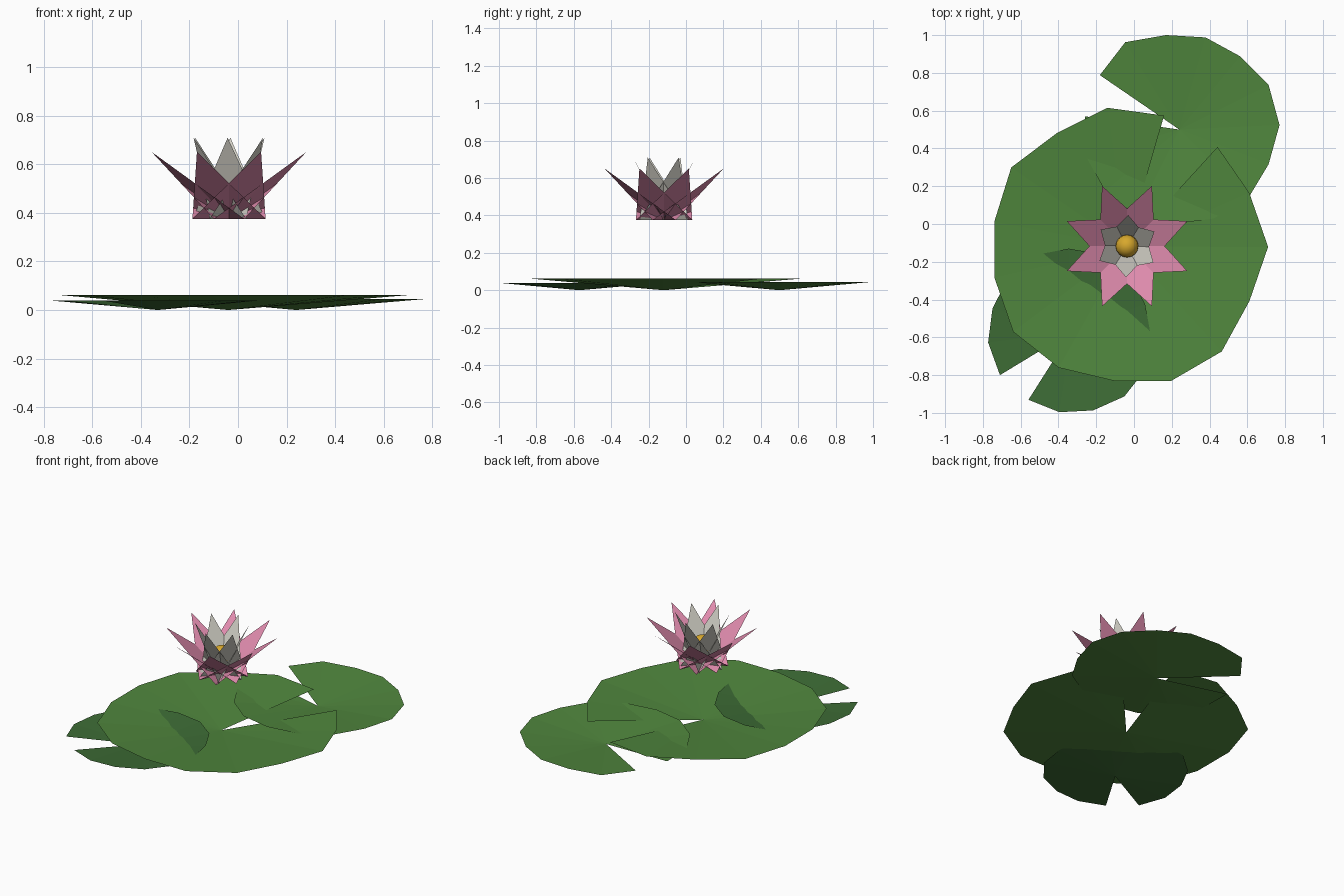
import bpy
import bmesh
import math
from mathutils import Matrix, Vector

cube = bpy.data.objects.get("Cube")
if cube:
    bpy.data.objects.remove(cube, do_unlink=True)


def material(name, rgb):
    mat = bpy.data.materials.new(name)
    mat.use_nodes = True
    color = (*rgb, 1.0)
    mat.diffuse_color = color
    mat.node_tree.nodes["Principled BSDF"].inputs["Base Color"].default_value = color
    return mat


leaf_green = material("leaf green", (0.08, 0.24, 0.047))
dark_green = material("dark leaf green", (0.047, 0.15, 0.036))
pink = material("petal pink", (0.73, 0.255, 0.413))
ivory = material("petal ivory", (0.645, 0.63, 0.565))
gold = material("stamen gold", (0.68, 0.39, 0.026))


def finish(bm, name, mat, location):
    mesh = bpy.data.meshes.new(name)
    bm.to_mesh(mesh)
    bm.free()
    mesh.materials.append(mat)
    obj = bpy.data.objects.new(name, mesh)
    obj.location = location
    bpy.context.collection.objects.link(obj)
    return obj


def lily_pad(name, mat, center, start, rim_height, radii):
    """Shallow cone of triangles, low in the middle, with one open notch."""
    bm = bmesh.new()
    hub = bm.verts.new((0, 0, 0))
    step = math.radians(333.6) / (len(radii) - 1)
    rim = []
    for i, r in enumerate(radii):
        a = math.radians(start) + i * step
        rim.append(bm.verts.new((r * math.cos(a), r * math.sin(a), rim_height)))
    for a, b in zip(rim, rim[1:]):
        bm.faces.new((hub, a, b))
    finish(bm, name, mat, (*center, 0))


def petal_ring(name, mat, count, start, reach, half_width, height):
    """Pointed petals whose base edges all cross the flower's axis."""
    bm = bmesh.new()
    corners = [Vector((0, -half_width, 0)), Vector((reach, 0, height)),
               Vector((0, half_width, 0))]
    for i in range(count):
        turn = Matrix.Rotation(math.radians(start) + i * math.tau / count, 3, 'Z')
        bm.faces.new([bm.verts.new(turn @ c) for c in corners])
    finish(bm, name, mat, FLOWER)


# Floating leaves
lily_pad("large_pad", leaf_green, (-0.04, -0.12), 74, 0.062,
         [.722, .742, .705, .74, .712, .718, .75, .734, .713, .749, .75, .712, .75, .71, .715])
lily_pad("back_pad", leaf_green, (0.24, 0.50), 172, 0.045,
         [.505, .515, .51, .51, .5, .505, .515, .507, .531, .528, .504, .507, .505, .544, .51])
lily_pad("front_pad", dark_green, (-0.33, -0.57), 237.6, 0.039,
         [.427, .431, .432, .442, .44, .42, .415, .43, .44, .44, .45, .44, .437, .446, .444])

# Blossom
FLOWER = (-0.037, -0.117, 0.375)
petal_ring("outer_petals", pink, 8, 22.5, 0.345, 0.163, 0.276)
petal_ring("inner_petals", ivory, 6, 28, 0.165, 0.15, 0.334)

# Golden centre
bm = bmesh.new()
bmesh.ops.create_uvsphere(bm, u_segments=16, v_segments=10, radius=0.06)
for f in bm.faces:
    f.smooth = True
finish(bm, "flower_center", gold, (FLOWER[0], FLOWER[1], 0.505))
